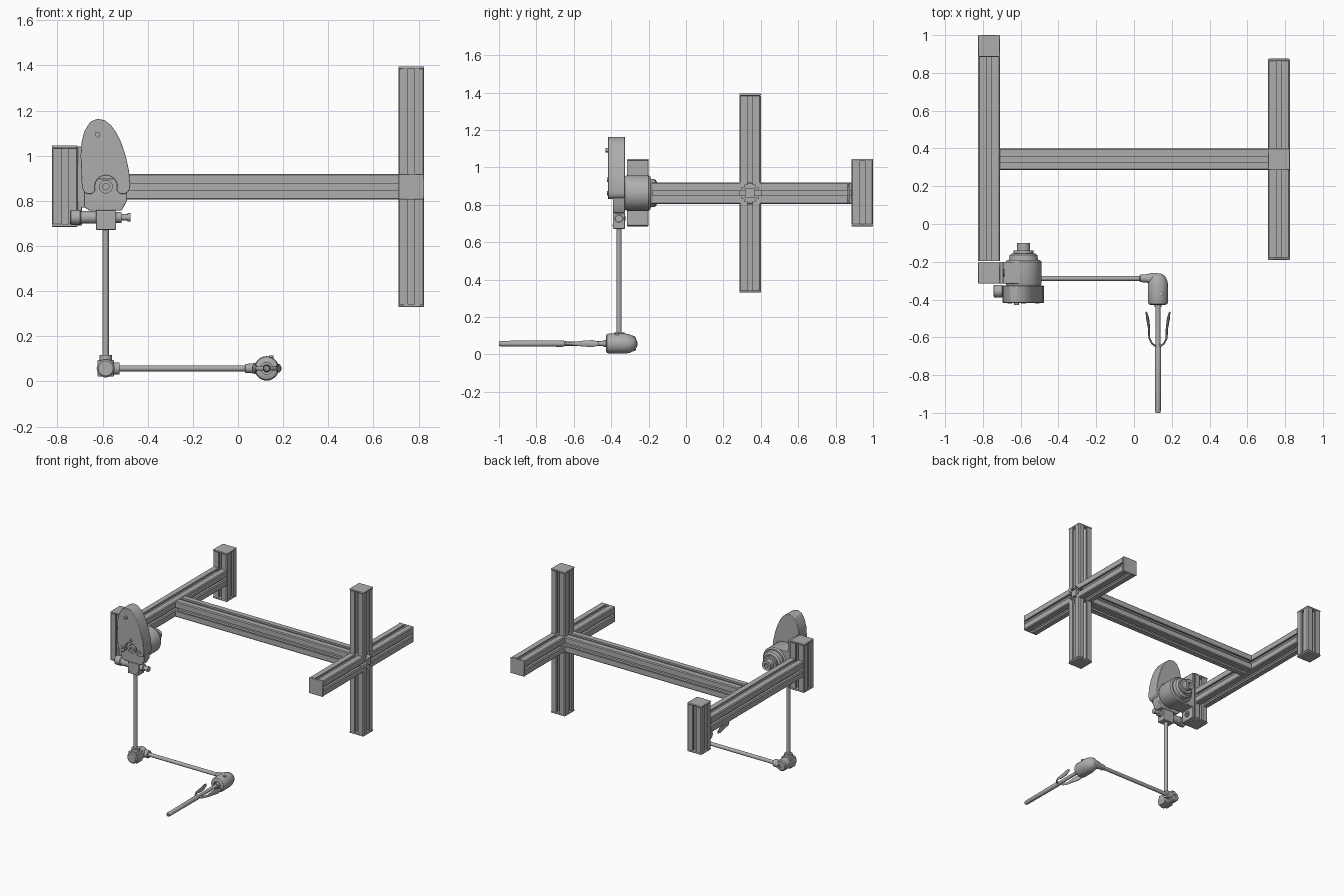
import bpy, bmesh, math
from mathutils import Vector

if "Cube" in bpy.data.objects:
    bpy.data.objects.remove(bpy.data.objects["Cube"])

metal = bpy.data.materials.new("plain grey")
metal.use_nodes = True
GREY = (0.42, 0.42, 0.42, 1)
metal.diffuse_color = GREY
metal.node_tree.nodes["Principled BSDF"].inputs["Base Color"].default_value = GREY


def finish(name, bm, bevel=0, segments=2):
    bmesh.ops.recalc_face_normals(bm, faces=bm.faces[:])
    mesh = bpy.data.meshes.new(name)
    bm.to_mesh(mesh)
    bm.free()
    mesh.materials.append(metal)
    ob = bpy.data.objects.new(name, mesh)
    bpy.context.collection.objects.link(ob)
    if bevel:
        mod = ob.modifiers.new("edge", "BEVEL")
        mod.width, mod.segments, mod.limit_method = bevel, segments, "ANGLE"
    bpy.ops.object.select_all(action="DESELECT")
    ob.select_set(True)
    bpy.context.view_layer.objects.active = ob
    bpy.ops.object.shade_smooth_by_angle(angle=math.radians(35))
    return ob


def place(axis, u, v, w):
    """Point at w along the axis, with u and v across it."""
    return {"x": (w, u, v), "y": (u, w, v), "z": (u, v, w)}[axis]


def prism(name, axis, outline, start, end, bevel=0):
    bm = bmesh.new()
    rings = [[bm.verts.new(place(axis, u, v, w)) for u, v in outline] for w in (start, end)]
    for ring in rings:
        bm.faces.new(ring)
    for i in range(len(outline)):
        j = (i + 1) % len(outline)
        bm.faces.new((rings[0][i], rings[0][j], rings[1][j], rings[1][i]))
    return finish(name, bm, bevel)


def box(name, x, y, z, bevel=0.004):
    outline = [(x[0], y[0]), (x[1], y[0]), (x[1], y[1]), (x[0], y[1])]
    return prism(name, "z", outline, z[0], z[1], bevel)


def turned(name, axis, centre, profile, sides=32):
    """Solid of revolution from (position, radius) pairs."""
    bm = bmesh.new()
    rings = []
    for w, r in profile:
        angles = [math.tau * i / sides for i in range(sides)]
        rings.append([bm.verts.new(place(axis, centre[0] + r * math.cos(a),
                                         centre[1] + r * math.sin(a), w)) for a in angles])
    bm.faces.new(rings[0])
    bm.faces.new(rings[-1])
    for a, b in zip(rings, rings[1:]):
        for i in range(sides):
            j = (i + 1) % sides
            bm.faces.new((a[i], a[j], b[j], b[i]))
    return finish(name, bm)


def rod(name, axis, centre, start, end, radius, sides=24):
    return turned(name, axis, centre, [(start, radius), (end, radius)], sides)


def arc(cx, cz, r, a0, a1, n):
    angles = [math.radians(a0 + (a1 - a0) * i / n) for i in range(n + 1)]
    return [(cx + r * math.cos(a), cz + r * math.sin(a)) for a in angles]


# Slotted frame bars
HALF, SLOT, CAP = 0.0575, 0.0135, 0.012
SIDE = [(HALF - 0.006, HALF), (SLOT, HALF), (SLOT, HALF - 0.013), (0.029, HALF - 0.013),
        (0.029, HALF - 0.021), (0.016, HALF - 0.034)]
SIDE += [(-u, v) for u, v in reversed(SIDE)]


def bar(name, axis, centre, start, end, caps=(True, True)):
    outline = []
    for turn in range(4):
        c, s = ((1, 0), (0, 1), (-1, 0), (0, -1))[turn]
        outline += [(centre[0] + u * c - v * s, centre[1] + u * s + v * c) for u, v in SIDE]
    prism(name, axis, outline, start + CAP * caps[0], end - CAP * caps[1])
    square = [(centre[0] + a * HALF, centre[1] + b * HALF)
              for a, b in ((-1, -1), (1, -1), (1, 1), (-1, 1))]
    if caps[0]:
        prism(name + "_start_cap", axis, square, start, start + CAP, 0.004)
    if caps[1]:
        prism(name + "_end_cap", axis, square, end - CAP, end, 0.004)


EDGE, BEAM_Y, BEAM_Z = 0.7675, 0.3425, 0.8625
bar("cross_beam", "x", (BEAM_Y, BEAM_Z), -0.71, EDGE + HALF, (False, False))
bar("upper_post", "z", (EDGE, BEAM_Y), BEAM_Z + HALF, 1.395, (False, True))
bar("lower_post", "z", (EDGE, BEAM_Y), 0.33, BEAM_Z - HALF, (True, False))
bar("front_arm", "y", (EDGE, BEAM_Z), -0.19, BEAM_Y - HALF, (True, False))
bar("back_arm", "y", (EDGE, BEAM_Z), BEAM_Y + HALF, 0.875, (False, True))
bar("side_beam", "y", (-EDGE, BEAM_Z), -0.195, 0.885, (False, False))
bar("back_short_post", "z", (-EDGE, 0.9425), 0.685, 1.045)
bar("front_short_post", "z", (-EDGE, -0.2575), 0.685, 1.045)

# Motor mount with bolts
SX, SZ = -0.585, 0.863
box("mount_plate", (-0.712, -0.692), (-0.315, -0.2), (0.69, 1.04))
box("mount_block", (-0.7, -0.6), (-0.315, -0.2), (0.77, 0.955))
for z in (0.735, 0.99):
    turned("mount_bolt", "x", (-0.2575, z), [(-0.695, 0.02), (-0.684, 0.02), (-0.684, 0.01), (-0.69, 0.01)])

# Motor, turned about the shaft
turned("motor", "y", (SX, SZ), [(-0.33, 0.088), (-0.315, 0.095), (-0.2, 0.095), (-0.19, 0.087),
       (-0.19, 0.077), (-0.165, 0.073), (-0.155, 0.06), (-0.155, 0.052), (-0.14, 0.052),
       (-0.14, 0.035), (-0.1, 0.035), (-0.1, 0.015), (-0.12, 0.015)], 40)

# Teardrop cover with an arch around the shaft
curve = [(-0.477, 0.875), (-0.483, 0.935), (-0.498, 1.0), (-0.516, 1.055), (-0.538, 1.1),
         (-0.562, 1.135), (-0.59, 1.157), (-0.622, 1.164), (-0.655, 1.15), (-0.68, 1.11),
         (-0.693, 1.06), (-0.697, 1.0), (-0.695, 0.94), (-0.692, 0.875)]
cover = curve + arc(-0.657, 0.863, 0.033, 190, 290, 6) + arc(SX, SZ, 0.05, 200, -20, 14)
cover += arc(-0.511, 0.863, 0.033, 250, 350, 6)
prism("cover", "y", cover, -0.417, -0.326, 0.003)
turned("shaft_boss", "y", (SX, SZ), [(-0.33, 0.03), (-0.41, 0.03), (-0.41, 0.014), (-0.395, 0.014)])
for x, z, top in ((-0.622, 1.093, -0.43), (SX, 0.934, -0.422), (-0.657, SZ, -0.422), (-0.511, SZ, -0.422)):
    turned("cover_bolt", "y", (x, z), [(-0.41, 0.012), (top, 0.012), (top, 0.006), (top + 0.004, 0.006)], 16)

# Bracket and hinge under the cover
prism("bracket", "y", [(-0.683, 0.775), (-0.66, 0.757), (-0.515, 0.757), (-0.492, 0.8),
                       (-0.492, 0.9), (-0.683, 0.9)], -0.39, -0.326, 0.004)
turned("hinge_motor", "x", (-0.355, 0.727), [(-0.745, 0.026), (-0.74, 0.033), (-0.7, 0.033), (-0.695, 0.028),
                                          (-0.63, 0.028)])
box("hinge_block", (-0.63, -0.54), (-0.39, -0.326), (0.672, 0.757))
turned("hinge_pin", "x", (-0.358, 0.727), [(-0.54, 0.024), (-0.515, 0.024), (-0.515, 0.014), (-0.49, 0.014),
                                          (-0.49, 0.019), (-0.476, 0.019)])
for x in (-0.617, -0.553):
    rod("hinge_screw", "y", (x, 0.69), -0.394, -0.38, 0.006, 12)

# Hanging rod and elbow
AX, RY, HY, HZ = -0.586, -0.358, -0.288, 0.058
rod("hanging_rod", "z", (AX, RY), 0.09, 0.68, 0.0135)
rod("hanging_collar", "z", (AX, RY), 0.07, 0.118, 0.028)
turned("elbow", "y", (AX, HZ), [(-0.405, 0.033), (-0.398, 0.04), (-0.275, 0.04), (-0.268, 0.033),
                                (-0.268, 0.014), (-0.274, 0.014)])
box("elbow_front", (AX - 0.036, AX + 0.036), (-0.392, -0.328), (0.022, 0.096))
rod("elbow_collar", "x", (HY, HZ), -0.57, -0.525, 0.027)
rod("level_rod", "x", (HY, HZ), -0.54, 0.06, 0.0135)

# Wrist
WX = 0.127
turned("wrist_collar", "x", (HY, HZ), [(0.03, 0.016), (0.034, 0.02), (0.06, 0.021), (0.09, 0.028), (0.125, 0.03)])
turned("wrist", "y", (WX, HZ), [(-0.262, 0.012), (-0.267, 0.026), (-0.28, 0.04), (-0.3, 0.049),
                                (-0.325, 0.054), (-0.41, 0.054), (-0.423, 0.05), (-0.428, 0.04),
                                (-0.428, 0.026), (-0.41, 0.026)], 36)
rod("wrist_button", "z", (WX + 0.02, -0.37), HZ, HZ + 0.057, 0.01, 16)

# Long tool with a pair of levers
turned("tool", "y", (WX, HZ), [(-0.4, 0.018), (-0.44, 0.018), (-0.44, 0.013), (-0.64, 0.012), (-0.66, 0.017),
                               (-0.99, 0.015), (-1.0, 0.012), (-1.0, 0.006), (-0.98, 0.006)])


def lever(name, side):
    path = [(0.062, -0.465), (0.055, -0.5), (0.047, -0.555), (0.046, -0.605), (0.032, -0.633), (0.0, -0.655)]
    widths = [0.004, 0.008, 0.006, 0.005, 0.005, 0.005]
    heights = [0.01, 0.02, 0.016, 0.009, 0.009, 0.009]
    bm = bmesh.new()
    rings = []
    for i, (u, y) in enumerate(path):
        a, b = path[max(i - 1, 0)], path[min(i + 1, len(path) - 1)]
        t = Vector((b[0] - a[0], b[1] - a[1])).normalized()
        n = Vector((-t.y, t.x))
        ring = []
        for k in range(10):
            angle = math.tau * k / 10
            off = n * widths[i] * math.cos(angle)
            ring.append(bm.verts.new((WX + side * (u + off.x), y + off.y,
                                      HZ + heights[i] * math.sin(angle))))
        rings.append(ring)
    bm.faces.new(rings[0])
    bm.faces.new(rings[-1])
    for a, b in zip(rings, rings[1:]):
        for k in range(10):
            bm.faces.new((a[k], a[k - 1], b[k - 1], b[k]))
    finish(name, bm)


lever("left_lever", 1)
lever("right_lever", -1)
